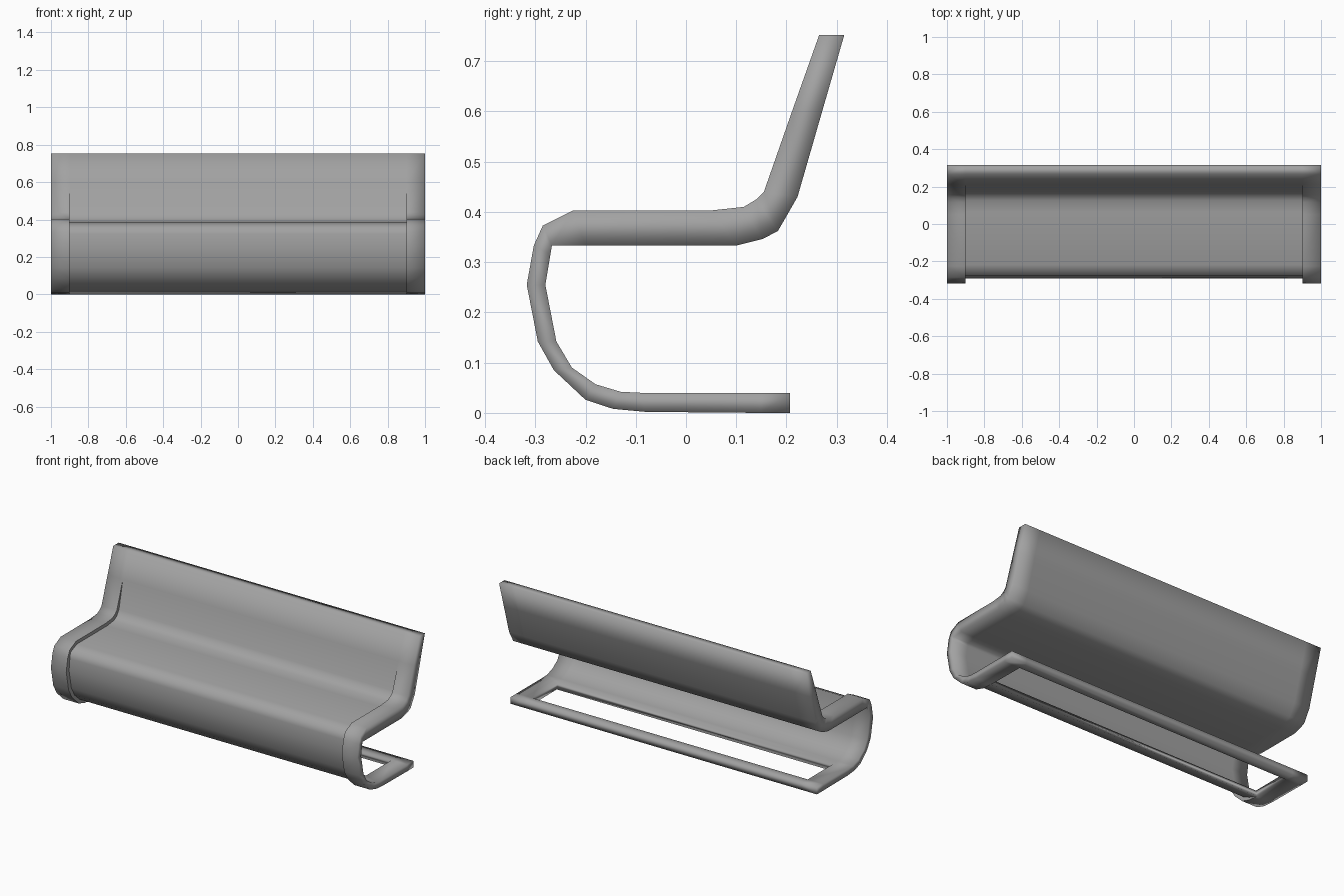
import bpy, bmesh

if "Cube" in bpy.data.objects:
    bpy.data.objects.remove(bpy.data.objects["Cube"])

# Painted metal
metal = bpy.data.materials.new("grey_metal")
metal.use_nodes = True
grey = (0.36, 0.36, 0.36, 1)
metal.diffuse_color = grey
metal.node_tree.nodes["Principled BSDF"].inputs["Base Color"].default_value = grey

# Side profile: outer (y, z), inner (y, z), recess of the middle panel
profile = [
    ((.265, .752), (.315, .752), 0), ((.211, .6), (.271, .6), 0),
    ((.155, .44), (.222, .43), .3), ((.14, .425), (.183, .362), .3),
    ((.115, .41), (.152, .346), .3), ((.05, .403), (.1, .333), .28),
    ((-.225, .403), (-.2, .333), .28), ((-.285, .373), (-.267, .333), .4),
    ((-.303, .333), (-.27, .315), .6), ((-.317, .255), (-.28, .255), .72),
    ((-.295, .142), (-.258, .142), .7), ((-.263, .085), (-.227, .09), .7),
    ((-.2, .026), (-.18, .057), .6), ((-.145, .008), (-.13, .042), .4),
    ((-.08, .002), (-.09, .04), 0), ((.15, 0), (.15, .04), 0),
    ((.207, 0), (.207, .04), 0),
]
END, STEP = 1.0, 0.9
HOLE = len(profile) - 3          # the floor frame is open in this segment

bm = bmesh.new()


def row(x, which):
    """One line of vertices along the profile at a given x."""
    return [bm.verts.new((x, *p[which])) for p in profile]


def face(*verts):
    unique = list(dict.fromkeys(verts))
    return bm.faces.new(unique) if len(unique) > 2 else None


def strip(a, b, skip=None):
    """Faces between two neighbouring rows."""
    return [face(a[i], a[i + 1], b[i + 1], b[i])
            for i in range(len(a) - 1) if i != skip]


# Rows for both ends, both seams and the recessed middle panel
side = {}
for s in (-1, 1):
    seam_out, seam_in = row(s * STEP, 0), row(s * STEP, 1)
    panel = []
    for (o, i, f), v in zip(profile, seam_out):
        if f:
            v = bm.verts.new((s * STEP, *(a + (b - a) * f for a, b in zip(o, i))))
        panel.append(v)
    end_out, end_in = row(s * END, 0), row(s * END, 1)
    side[s] = (panel, seam_in)

    # End frame: outside, inside, end cap and step to the panel
    strip(end_out, seam_out)
    strip(end_in, seam_in)
    strip(end_out, end_in)
    for f in filter(None, strip(seam_out, panel)):
        for e in f.edges:
            e.smooth = False
    for k in (0, -1):
        face(end_out[k], seam_out[k], seam_in[k], end_in[k])
    face(seam_out[HOLE], seam_out[HOLE + 1], seam_in[HOLE + 1], seam_in[HOLE])

# Middle panel and floor bar, with the opening walls and the two long edges
(pa, ia), (pb, ib) = side[-1], side[1]
strip(pa, pb, HOLE)
strip(ia, ib, HOLE)
for k in (0, HOLE, HOLE + 1, -1):
    face(pa[k], pb[k], ib[k], ia[k])

bmesh.ops.recalc_face_normals(bm, faces=bm.faces[:])
for f in bm.faces:
    f.smooth = True
mesh = bpy.data.meshes.new("bench_shell")
bm.to_mesh(mesh)
bm.free()
mesh.materials.append(metal)
bench = bpy.data.objects.new("bench_shell", mesh)
bpy.context.collection.objects.link(bench)
